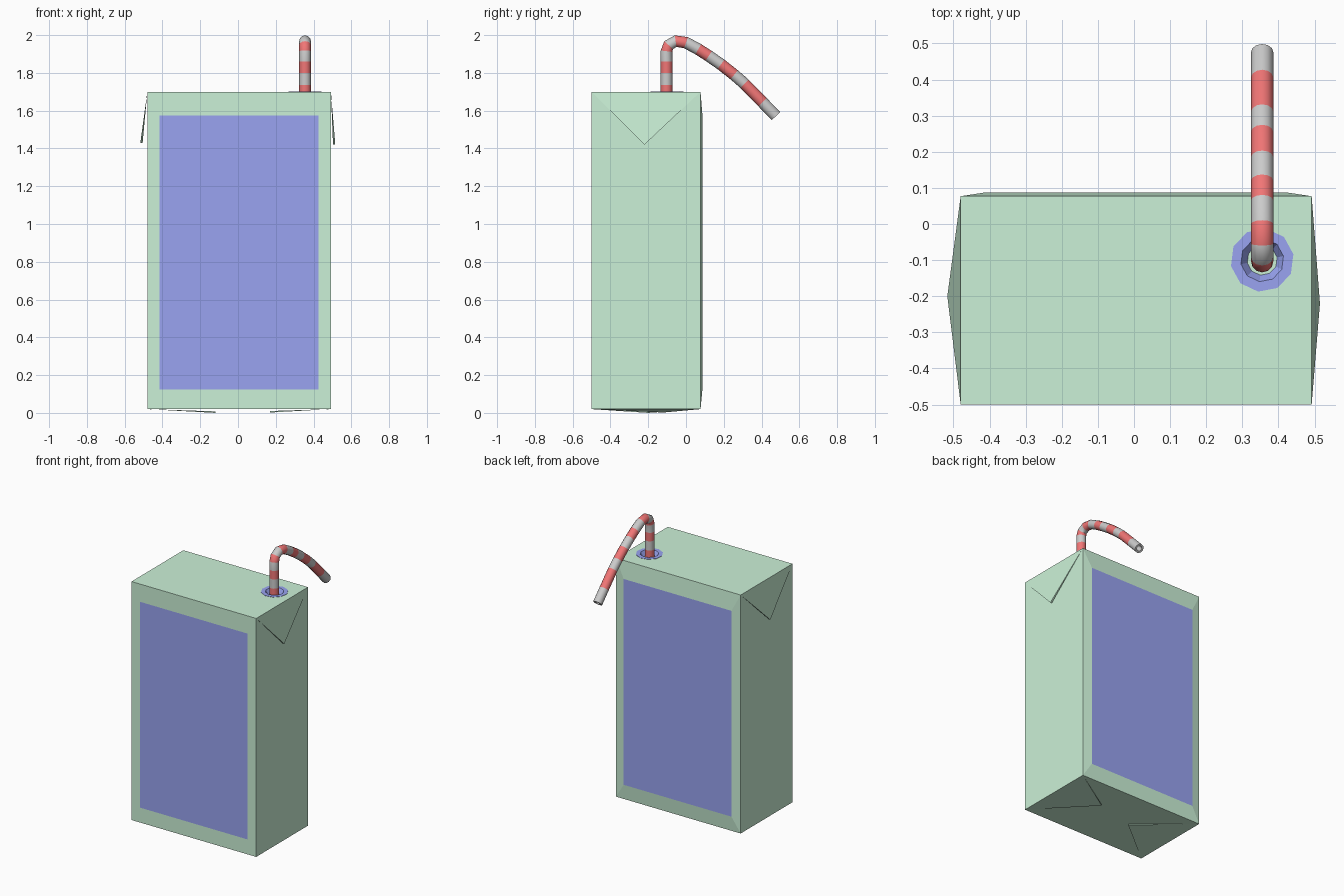
import bpy, bmesh, math
from mathutils import Vector

if "Cube" in bpy.data.objects:
    bpy.data.objects.remove(bpy.data.objects["Cube"])


def material(name, rgb):
    m = bpy.data.materials.new(name)
    m.diffuse_color = (*rgb, 1)
    m.use_nodes = True
    m.node_tree.nodes["Principled BSDF"].inputs["Base Color"].default_value = m.diffuse_color
    return m


GREEN = material("carton_green", (0.60, 0.88, 0.68))
BLUE = material("panel_blue", (0.32, 0.37, 0.88))
RED = material("stripe_red", (0.88, 0.18, 0.18))


def make_object(name, bm, mats):
    bmesh.ops.recalc_face_normals(bm, faces=bm.faces)
    me = bpy.data.meshes.new(name)
    bm.to_mesh(me)
    bm.free()
    for m in mats:
        me.materials.append(m)
    ob = bpy.data.objects.new(name, me)
    bpy.context.collection.objects.link(ob)
    return ob


X0, X1, Y0, Y1, Z0, Z1 = -0.48, 0.492, -0.5, 0.077, 0.02, 1.70
HX, HY = 0.355, -0.1      # straw hole centre


def ring(bm, radius, z, n=10):
    return [bm.verts.new((HX + radius * math.cos(math.tau * (i + 0.3) / n),
                          HY + radius * math.sin(math.tau * (i + 0.3) / n), z)) for i in range(n)]


def bridge(bm, a, b, mat=0):
    n = len(a)
    for i in range(n):
        bm.faces.new((a[i], a[(i + 1) % n], b[(i + 1) % n], b[i])).material_index = mat


# Carton with inset coloured panels; the back panel bulges slightly
bm = bmesh.new()
bmesh.ops.create_cube(bm, size=1)
for v in bm.verts:
    v.co = (X1 if v.co.x > 0 else X0, Y1 if v.co.y > 0 else Y0, Z1 if v.co.z > 0 else Z0)
bm.normal_update()
for f in [f for f in bm.faces if abs(f.normal.y) > 0.9]:
    y = 0.087 if f.normal.y > 0 else Y0
    bmesh.ops.inset_region(bm, faces=[f], thickness=0.06)
    f.material_index = 1
    for v in f.verts:
        v.co = (0.425 if v.co.x > 0 else -0.415, y, 1.575 if v.co.z > 0.8 else 0.125)
carton = make_object("carton", bm, [GREEN, BLUE])

# Straw hole recess cut into the top
bm = bmesh.new()
low, high = ring(bm, 0.042, Z1 - 0.03), ring(bm, 0.078, Z1 + 0.03)
bridge(bm, low, high)
bm.faces.new(low)
bm.faces.new(high)
cutter = make_object("hole_cutter", bm, [GREEN])
cutter.hide_render = True
mod = carton.modifiers.new("straw_hole", 'BOOLEAN')
mod.operation, mod.solver, mod.object = 'DIFFERENCE', 'EXACT', cutter
bpy.context.view_layer.objects.active = carton
bpy.ops.object.modifier_apply(modifier=mod.name)
bpy.data.objects.remove(cutter)

# Blue hole surround, lining the recess
bm = bmesh.new()
rings = [ring(bm, r, z) for r, z in ((0.088, 1.7), (0.088, 1.702), (0.06, 1.702), (0.042, 1.672))]
for a, b in zip(rings, rings[1:]):
    bridge(bm, a, b)
make_object("hole_surround", bm, [BLUE])


# Folded triangular flaps: an edge of the carton tapering to a thin tip
def flap(name, x, z, tip, thickness):
    bm = bmesh.new()
    tip = Vector(tip)
    pts = [Vector((x, Y0, z)), Vector((x, Y1, z)), tip, tip + Vector(thickness)]
    v = [bm.verts.new(p) for p in pts]
    for f in ((0, 1, 2), (0, 1, 3), (0, 2, 3), (1, 2, 3)):
        bm.faces.new([v[i] for i in f])
    make_object(name, bm, [GREEN])


flap("right_flap", X1, Z1, (0.515, -0.22, 1.42), (-0.012, 0, 0))
flap("left_flap", X0, Z1, (-0.517, -0.20, 1.43), (0.012, 0, 0))
flap("bottom_right_flap", X1, Z0, (0.17, -0.12, 0.002), (0, 0, 0.008))
flap("bottom_left_flap", X0, Z0, (-0.12, -0.20, 0.0), (0, 0, 0.008))

# Bent hollow straw: path points (y, z) are the stripe boundaries, red first
path = [Vector((0, y, z)) for y, z in (
    (-0.103, 1.672), (-0.103, 1.735), (-0.103, 1.80), (-0.103, 1.86), (-0.103, 1.915),
    (-0.092, 1.947), (-0.055, 1.968), (0.0, 1.96), (0.065, 1.925), (0.12, 1.89),
    (0.185, 1.845), (0.255, 1.79), (0.31, 1.742), (0.405, 1.645), (0.476, 1.571))]
N = 12
bm = bmesh.new()
outer, inner = [], []
for i, p in enumerate(path):
    t = (path[min(i + 1, len(path) - 1)] - path[max(i - 1, 0)]).normalized()
    side, up = Vector((1, 0, 0)), Vector((0, -t.z, t.y))
    for loops, r in ((outer, 0.031), (inner, 0.018)):
        loops.append([bm.verts.new(p + Vector((HX, 0, 0)) + r * (
            side * math.cos(math.tau * k / N) + up * math.sin(math.tau * k / N))) for k in range(N)])
for i in range(len(path) - 1):
    red = 1 - i % 2
    bridge(bm, outer[i], outer[i + 1], red)
    bridge(bm, inner[i], inner[i + 1], red)
bridge(bm, outer[0], inner[0], 1)
bridge(bm, outer[-1], inner[-1], 0)
straw = make_object("straw", bm, [None, RED])
bpy.ops.object.select_all(action='DESELECT')
straw.select_set(True)
bpy.context.view_layer.objects.active = straw
bpy.ops.object.shade_smooth_by_angle(angle=math.radians(40))
